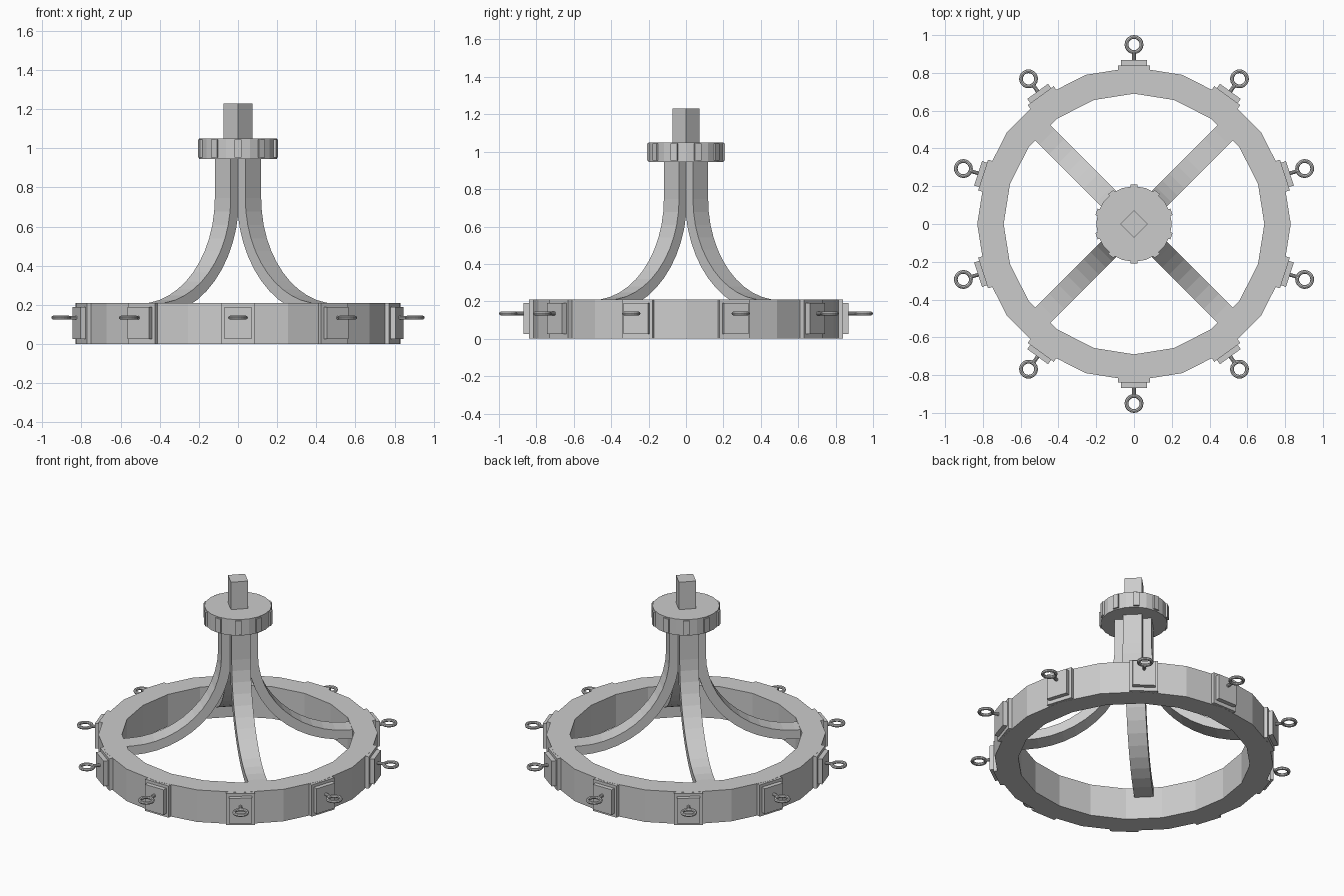
import bpy, bmesh
from math import sin, cos, pi, radians
from mathutils import Matrix, Vector

if "Cube" in bpy.data.objects:
    bpy.data.objects.remove(bpy.data.objects["Cube"])

def finish(name, bm):
    bmesh.ops.recalc_face_normals(bm, faces=bm.faces)
    me = bpy.data.meshes.new(name)
    bm.to_mesh(me)
    bm.free()
    ob = bpy.data.objects.new(name, me)
    bpy.context.collection.objects.link(ob)
    return ob

def box(name, lo, hi, angle=0.0):
    """Box between two corners, turned about the z axis."""
    lo, hi = Vector(lo), Vector(hi)
    bm = bmesh.new()
    bmesh.ops.create_cube(bm, size=1)
    size = hi - lo
    for v in bm.verts:
        v.co = Vector([v.co[i] * size[i] for i in range(3)]) + (lo + hi) / 2
    bm.transform(Matrix.Rotation(angle, 4, 'Z'))
    return finish(name, bm)

def lathe(name, profile, n):
    """Closed (radius, z) profile swept round the z axis."""
    bm = bmesh.new()
    rows = [[bm.verts.new((r * cos(2 * pi * i / n), r * sin(2 * pi * i / n), z))
             for r, z in profile] for i in range(n)]
    m = len(profile)
    for i in range(n):
        a, b = rows[i], rows[(i + 1) % n]
        for j in range(m):
            k = (j + 1) % m
            bm.faces.new((a[j], b[j], b[k], a[k]))
    return finish(name, bm)

# Wheel rim
lathe("rim", [(0.69, 0), (0.83, 0), (0.83, 0.21), (0.69, 0.21)], 20)

# Upper hub disc
bm = bmesh.new()
bmesh.ops.create_cone(bm, cap_ends=True, segments=20, radius1=0.2, radius2=0.2,
                      depth=0.105, matrix=Matrix.Translation((0, 0, 0.9975)))
finish("hub", bm)

# Square post, set diagonally
box("post", (-0.0515, -0.0515, 1.0), (0.0515, 0.0515, 1.23), pi / 4)

# Flared legs: rectangular section swept down a quarter arc
def leg(name, angle, width=0.115):
    steps = 12
    pairs = [((0.11, 0.96), (0.05, 0.96))]
    for i in range(steps + 1):
        t = pi / 2 * i / steps
        pairs.append(tuple((0.65 - R * cos(t), 0.747 - R * sin(t)) for R in (0.54, 0.6)))
    pairs.append(((0.75, 0.207), (0.75, 0.147)))
    bm = bmesh.new()
    rows = []
    for (r0, z0), (r1, z1) in pairs:
        h = width / 2
        rows.append([bm.verts.new(c) for c in
                     ((r0, -h, z0), (r0, h, z0), (r1, h, z1), (r1, -h, z1))])
    for a, b in zip(rows, rows[1:]):
        for j in range(4):
            k = (j + 1) % 4
            bm.faces.new((a[j], a[k], b[k], b[j]))
    bm.faces.new(rows[0])
    bm.faces.new(rows[-1])
    bm.transform(Matrix.Rotation(angle, 4, 'Z'))
    finish(name, bm)

for i in range(4):
    leg(f"leg_{i}", radians(45 + 90 * i))

# Ten stations: backing, plate, eye bolt and the matching hub tab
for i in range(10):
    a = radians(18 + 36 * i)
    box(f"backing_{i}", (0.78, -0.085, 0.001), (0.84, 0.085, 0.209), a)
    box(f"plate_{i}", (0.83, -0.068, 0.025), (0.868, 0.068, 0.19), a)
    box(f"hub_tab_{i}", (0.18, -0.018, 0.952), (0.209, 0.018, 1.044), a)

    # Eye bolt stem
    spin = Matrix.Rotation(a, 4, 'Z')
    bm = bmesh.new()
    bmesh.ops.create_cone(bm, cap_ends=True, segments=10, radius1=0.01, radius2=0.01, depth=0.06,
                          matrix=spin @ Matrix.Translation((0.885, 0, 0.135)) @ Matrix.Rotation(pi / 2, 4, 'Y'))
    finish(f"eye_stem_{i}", bm)

    # Eye bolt loop, lying flat
    loop = [(0.04 + 0.01 * cos(2 * pi * k / 8), 0.135 + 0.01 * sin(2 * pi * k / 8)) for k in range(8)]
    ob = lathe(f"eye_loop_{i}", loop, 20)
    ob.data.transform(spin @ Matrix.Translation((0.95, 0, 0)))
    ob.data.update()
